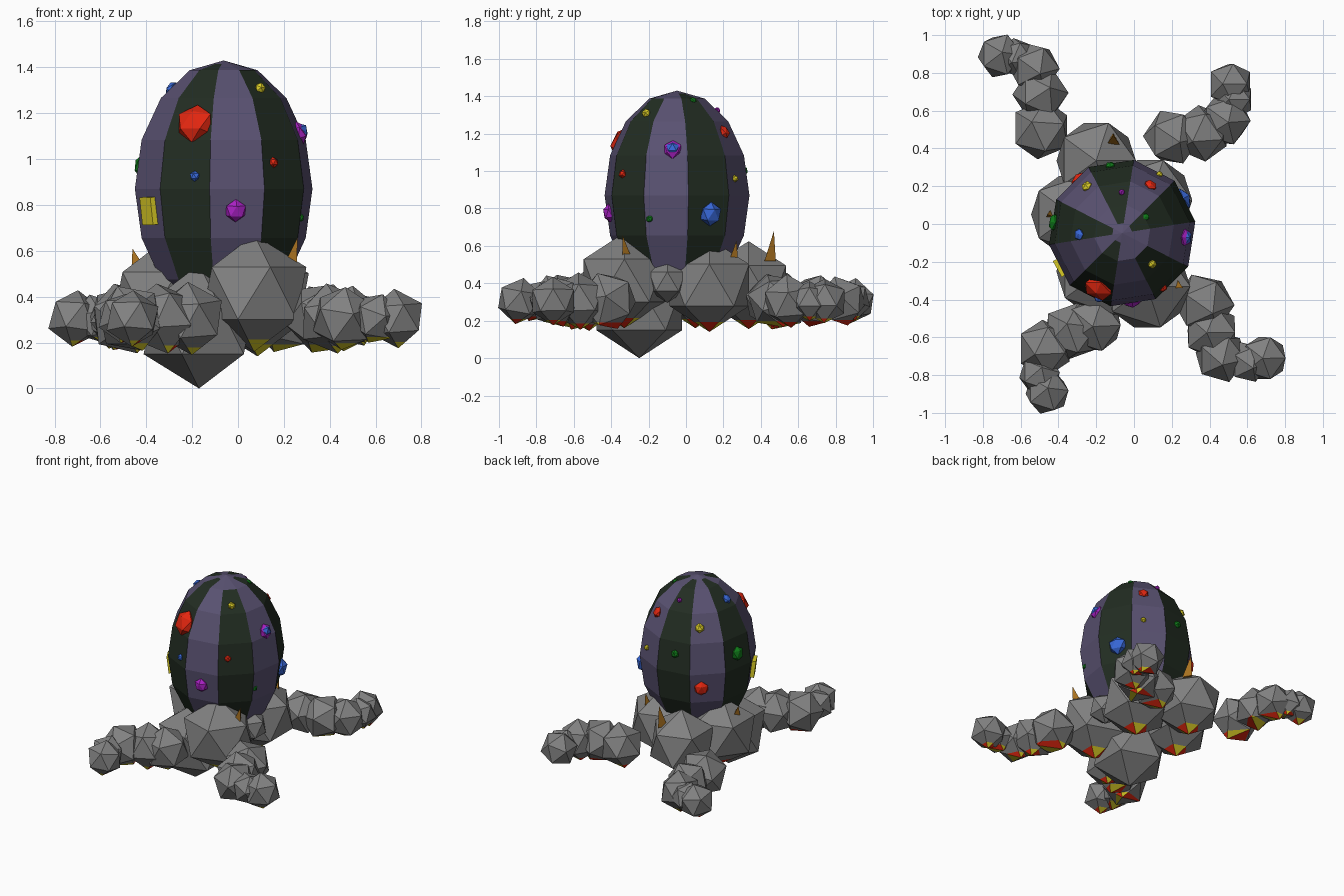
import bpy, bmesh, math, random
from mathutils import Vector, Matrix

if "Cube" in bpy.data.objects:
    bpy.data.objects.remove(bpy.data.objects["Cube"])

random.seed(4)
COLOURS = {
    "stone_grey": (0.22, 0.22, 0.22), "dark_green": (0.016, 0.026, 0.016),
    "dusky_violet": (0.10, 0.083, 0.165), "red": (0.78, 0.02, 0.005),
    "yellow": (0.72, 0.62, 0.02), "blue": (0.04, 0.14, 0.70),
    "purple": (0.40, 0.015, 0.55), "green": (0.005, 0.20, 0.01),
    "orange": (0.40, 0.17, 0.015),
}
MATS = {}
for n, c in COLOURS.items():
    MATS[n] = bpy.data.materials.new(n)
    MATS[n].diffuse_color = (*c, 1)


def finish(bm, name, mats):
    bmesh.ops.recalc_face_normals(bm, faces=bm.faces)
    me = bpy.data.meshes.new(name)
    bm.to_mesh(me)
    bm.free()
    for m in mats:
        me.materials.append(MATS[m])
    ob = bpy.data.objects.new(name, me)
    bpy.context.collection.objects.link(ob)
    return ob


# Rock: faceted ball, with red and yellow wedges cut into its underside
def rock(name, x, y, z, r, cap=True, tilt=0.0):
    bm = bmesh.new()
    rot = Matrix.Rotation(random.uniform(-tilt, tilt), 4, 'X') @ \
        Matrix.Rotation(random.uniform(-tilt, tilt), 4, 'Y')
    bmesh.ops.create_icosphere(bm, subdivisions=1, radius=r, matrix=rot)
    if cap:
        level = min(v.co.z for v in bm.verts) + 0.21 * r
        bmesh.ops.bisect_plane(bm, geom=bm.verts[:] + bm.edges[:] + bm.faces[:],
                               plane_co=(0, 0, level), plane_no=(0, 0, 1))
        for f in bm.faces:
            c = f.calc_center_median()
            if c.z < level:
                c = rot.inverted() @ c
                sector = int((math.degrees(math.atan2(c.y, c.x)) + 396) // 72) % 5
                f.material_index = (1, 2, 1, 0, 2)[sector]
    bmesh.ops.translate(bm, verts=bm.verts, vec=(x, y, z))
    finish(bm, name, ["stone_grey", "red", "yellow"])


# Egg: ten-sided striped ellipsoid
EC, ER, EH = Vector((-0.0625, -0.048, 0.87)), 0.392, 0.56
prof = [(ER * math.cos(math.radians(a)), EH * math.sin(math.radians(a)))
        for a in (-67.5, -45, -22.5, 0, 22.5, 45, 67.5)]
prof.append((prof[-1][0] * 0.35, prof[-1][1] * 0.35 + EH * 0.65))
bm = bmesh.new()
rings = []
for r, z in prof:
    rings.append([bm.verts.new(EC + Vector((r * math.cos(math.radians(9 + 36 * k)),
                                            r * math.sin(math.radians(9 + 36 * k)), z)))
                  for k in range(10)])
bottom = bm.verts.new(EC - Vector((0, 0, EH)))
top = bm.verts.new(EC + Vector((0, 0, EH)))
for k in range(10):
    j = (k + 1) % 10
    stripe = k % 2 == 0
    for i, (a, b) in enumerate(zip(rings, rings[1:])):
        # the front right stripe stops short of the tip
        dark = stripe and not (k == 8 and i == 6)
        bm.faces.new((a[k], a[j], b[j], b[k])).material_index = int(dark)
    bm.faces.new((rings[0][j], rings[0][k], bottom)).material_index = int(stripe)
    bm.faces.new((rings[-1][k], rings[-1][j], top))
finish(bm, "egg", ["dusky_violet", "dark_green"])

# Nest body
for name, x, y, z, r, cap in [
    ("body_front_right", 0.07, -0.33, 0.415, 0.255, True),
    ("body_right", 0.085, 0.125, 0.39, 0.25, True),
    ("body_back", -0.20, 0.335, 0.39, 0.235, True),
    ("body_left", -0.33, 0.05, 0.40, 0.24, True),
    ("body_point", -0.17, -0.25, 0.27, 0.27, False),
    ("body_side_stone", 0.17, -0.10, 0.41, 0.115, False),
]:
    rock(name, x, y, z, r, cap)

# Arms: chains of rocks (x, y, radius)
ARMS = {
    "arm_back_left": [(-0.49, 0.50, 0.165), (-0.495, 0.69, 0.15), (-0.53, 0.83, 0.14),
                      (-0.62, 0.88, 0.11), (-0.71, 0.89, 0.125)],
    "arm_back_right": [(0.20, 0.46, 0.155), (0.36, 0.48, 0.155), (0.48, 0.55, 0.145),
                       (0.53, 0.66, 0.11), (0.51, 0.74, 0.125)],
    "arm_front_right": [(0.37, -0.42, 0.165), (0.41, -0.57, 0.155), (0.46, -0.70, 0.145),
                        (0.60, -0.73, 0.115), (0.69, -0.71, 0.13)],
    "arm_front_left": [(-0.21, -0.53, 0.16), (-0.33, -0.57, 0.16), (-0.47, -0.655, 0.155),
                       (-0.50, -0.80, 0.115), (-0.46, -0.89, 0.125)],
}
for name, chain in ARMS.items():
    for i, (x, y, r) in enumerate(chain):
        rock(f"{name}_{i + 1}", x, y, 0.305, r, True, 0.4)


# Spikes: small three-sided horns on the body
def spike(i, x, y, z, h, lean):
    bm = bmesh.new()
    bmesh.ops.create_cone(bm, cap_ends=True, segments=3, radius1=0.04, radius2=0, depth=h,
                          matrix=Matrix.Translation((x, y, z - h / 2)))
    for v in bm.verts:
        if v.co.z > z - h / 2:
            v.co += Vector((*lean, 0))
    finish(bm, f"spike_{i}", ["orange"])


spike(1, 0.22, -0.32, 0.66, 0.15, (0.04, -0.02))
spike(2, -0.11, 0.44, 0.68, 0.16, (0, 0.03))
spike(3, 0.14, 0.24, 0.63, 0.14, (0, 0.03))
spike(4, -0.43, 0.05, 0.61, 0.10, (-0.03, 0))


# Gems: faceted stones (or a block) snapped onto the egg surface
def gem(i, colour, x, y, z, r, depth=0.6, block=False):
    a = math.atan2(y - EC.y, x - EC.x)
    rad = 0.945 * ER * math.sqrt(max(0, 1 - ((z - EC.z) / EH) ** 2))
    slope = math.atan2((z - EC.z) * ER, rad / 0.945 / ER * EH * EH)
    bm = bmesh.new()
    if block:
        bmesh.ops.create_cube(bm, size=2 * r)
    else:
        bmesh.ops.create_icosphere(bm, subdivisions=1, radius=r)
    # lay flat against the egg
    bmesh.ops.transform(bm, verts=bm.verts, matrix=Matrix.Translation(
        (EC.x + rad * math.cos(a), EC.y + rad * math.sin(a), z))
        @ Matrix.Rotation(a, 4, 'Z') @ Matrix.Rotation(-slope, 4, 'Y')
        @ Matrix.Diagonal((depth, 0.8 if block else 1, 1, 1)))
    finish(bm, f"gem_{i}", [colour])


for i, g in enumerate([
    ("red", -0.18, -0.32, 1.155, 0.088), ("blue", -0.27, -0.055, 1.31, 0.033),
    ("yellow", 0.07, -0.185, 1.31, 0.026, 0.9), ("purple", 0.26, -0.07, 1.115, 0.052),
    ("blue", 0.26, -0.07, 1.118, 0.042, 0.95), ("red", 0.155, -0.34, 0.985, 0.024, 0.9),
    ("blue", -0.19, -0.40, 0.925, 0.024, 0.9), ("purple", -0.01, -0.41, 0.775, 0.05, 0.7),
    ("yellow", -0.39, -0.23, 0.775, 0.06, 0.35, True), ("green", -0.43, 0.01, 0.97, 0.05),
    ("red", 0.085, 0.20, 1.21, 0.038), ("yellow", 0.14, 0.27, 0.96, 0.02, 1.1),
    ("blue", 0.27, 0.14, 0.77, 0.065, 0.7), ("green", 0.27, -0.195, 0.745, 0.022, 1.0),
    ("yellow", -0.25, 0.20, 1.18, 0.033, 0.8), ("purple", -0.065, 0.16, 1.325, 0.018, 0.9),
    ("green", 0.03, 0.015, 1.38, 0.02, 0.6), ("green", -0.13, 0.33, 1.0, 0.028, 0.9),
    ("red", -0.30, 0.25, 0.765, 0.053),
]):
    gem(i + 1, *g)

for m in bpy.data.materials:
    if m.users and not m.is_grease_pencil:
        m.use_nodes = True
        m.node_tree.nodes["Principled BSDF"].inputs["Base Color"].default_value = m.diffuse_color
